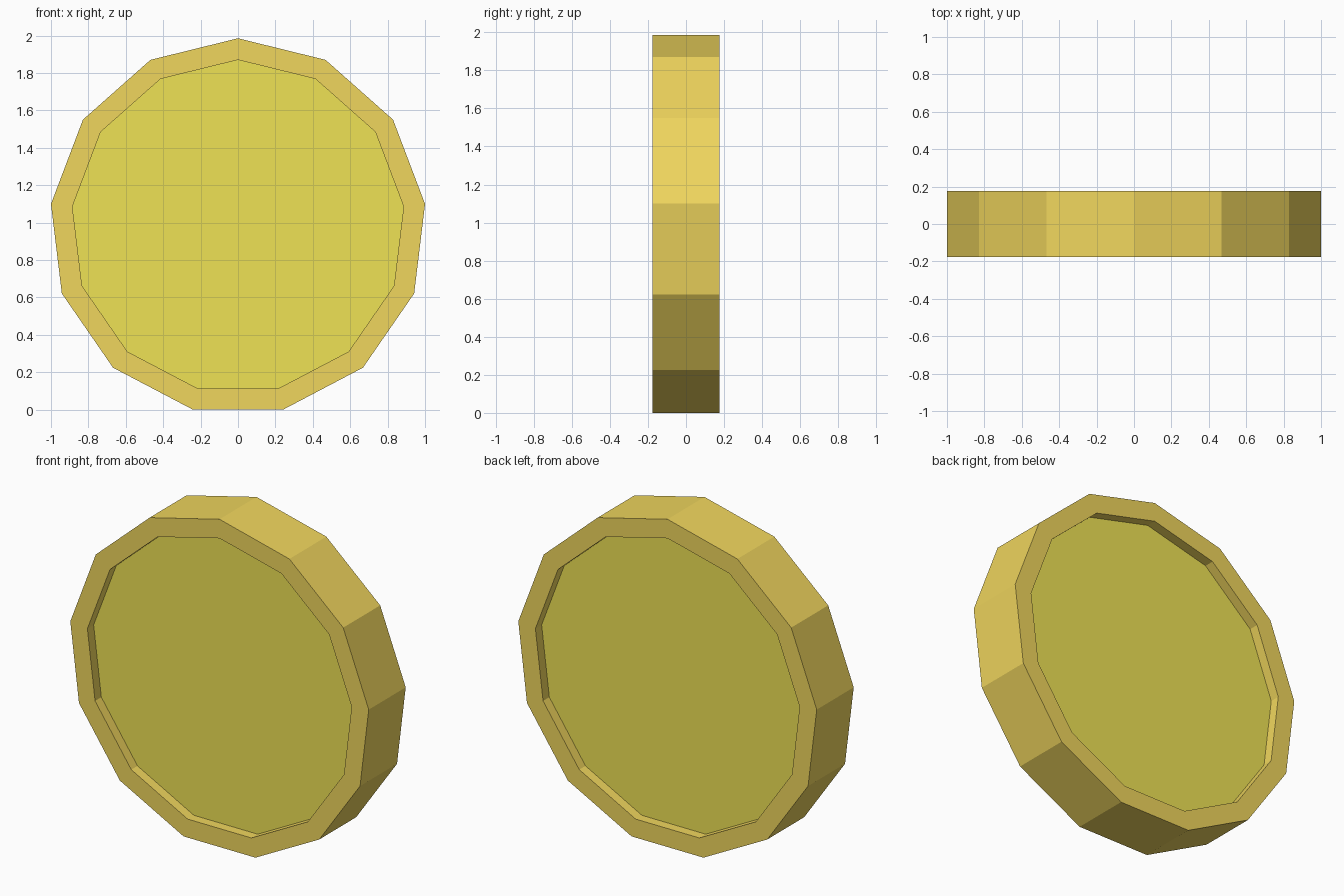
import bpy, bmesh
from math import sin, cos, pi

if "Cube" in bpy.data.objects:
    bpy.data.objects.remove(bpy.data.objects["Cube"])

SIDES = 13
R = 1.0 / sin(3 * 2 * pi / SIDES)      # widest point lands on x = 1
CZ = R * cos(pi / SIDES)               # bottom flat rests on z = 0
INNER = 0.892 / R                      # recess size relative to the rim
HALF, RECESS = 0.177, 0.06


def material(name, rgb):
    m = bpy.data.materials.new(name)
    m.diffuse_color = (*rgb, 1)
    m.use_nodes = True
    m.node_tree.nodes["Principled BSDF"].inputs["Base Color"].default_value = m.diffuse_color
    return m


def ring(bm, r, y):
    return [bm.verts.new((r * sin(2 * pi * i / SIDES), y, CZ + r * cos(2 * pi * i / SIDES)))
            for i in range(SIDES)]


def bridge(bm, a, b):
    for i in range(SIDES):
        j = (i + 1) % SIDES
        bm.faces.new((a[i], a[j], b[j], b[i]))


# Coin: cross-section rings from the front recess, around the rim, to the back recess
bm = bmesh.new()
section = [(INNER * R, -HALF + RECESS), (INNER * R, -HALF), (R, -HALF),
           (R, HALF), (INNER * R, HALF), (INNER * R, HALF - RECESS)]
rings = [ring(bm, r, y) for r, y in section]
for a, b in zip(rings, rings[1:]):
    bridge(bm, a, b)

# Recessed faces on both sides
for loop in (rings[0], rings[-1]):
    bm.faces.new(loop).material_index = 1
bmesh.ops.recalc_face_normals(bm, faces=bm.faces)

mesh = bpy.data.meshes.new("coin")
bm.to_mesh(mesh)
bm.free()
mesh.materials.append(material("rim_gold", (0.87, 0.67, 0.11)))
mesh.materials.append(material("face_yellow", (0.86, 0.76, 0.09)))
coin = bpy.data.objects.new("coin", mesh)
bpy.context.collection.objects.link(coin)
